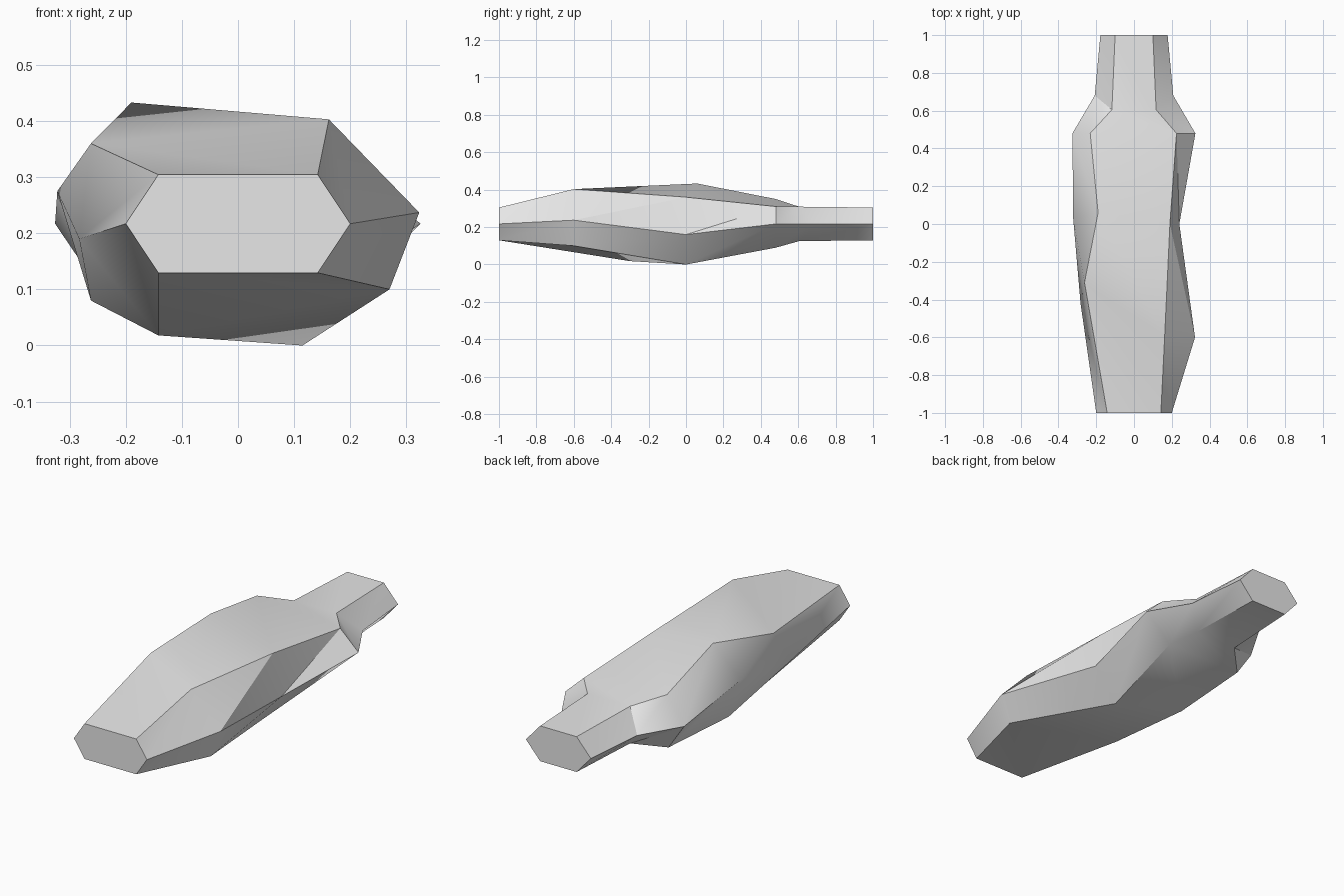
import bpy
import bmesh
import math

cube = bpy.data.objects.get("Cube")
if cube:
    bpy.data.objects.remove(cube, do_unlink=True)


def flat_material(name, value):
    mat = bpy.data.materials.new(name)
    mat.use_nodes = True
    colour = (value, value, value, 1)
    mat.diffuse_color = colour
    mat.node_tree.nodes["Principled BSDF"].inputs["Base Color"].default_value = colour
    return mat


def hexagon(y, side, corner, half_height, mid=0.217, side_y=None):
    """Symmetric six-sided section: upper right, upper left, left, lower left, lower right, right."""
    sy = y if side_y is None else side_y
    top, low = mid + half_height, mid - half_height
    return [(-corner, y, top), (corner, y, top), (side, sy, mid),
            (corner, y, low), (-corner, y, low), (-side, sy, mid)]


# Hand-shaped sections between the regular ends, same corner order
front_bulge = [(-.262, -.31, .36), (.162, -.6, .403), (.323, -.6, .237),
               (.27, -.6, .10), (-.142, -.3, .018), (-.283, -.42, .19)]
waist = [(-.19, .06, .433), (.19, 0, .36), (.24, 0, .16),
         (.115, 0, 0), (-.262, .04, .08), (-.322, .03, .275)]
shoulder = [(-.232, .48, .35), (.225, .48, .31), (.325, .48, .217),
            (.18, .48, .09), (-.24, .48, .09), (-.326, .48, .217)]

sections = [
    hexagon(-1, .2, .142, .0875),
    front_bulge,
    waist,
    shoulder,
    hexagon(.605, .208, .117, .092, side_y=.68),   # neck root
    hexagon(1, .178, .1, .0875),                   # neck end
]

# Loft the sections into one closed body, every panel folded the same way round
bm = bmesh.new()
rings = [[bm.verts.new(p) for p in section] for section in sections]
for a, b in zip(rings, rings[1:]):
    for i in range(6):
        j = (i + 1) % 6
        bm.faces.new((a[i], a[j], b[i]))
        bm.faces.new((a[j], b[j], b[i]))
bm.faces.new(rings[0])
bm.faces.new(rings[-1])
bmesh.ops.recalc_face_normals(bm, faces=bm.faces)

mesh = bpy.data.meshes.new("faceted_handle")
bm.to_mesh(mesh)
bm.free()
mesh.materials.append(flat_material("light_grey", 0.8))
handle = bpy.data.objects.new("faceted_handle", mesh)
bpy.context.collection.objects.link(handle)

# Soft shading over shallow folds, crisp main edges
bpy.ops.object.select_all(action="DESELECT")
handle.select_set(True)
bpy.context.view_layer.objects.active = handle
bpy.ops.object.shade_smooth_by_angle(angle=math.radians(30))
